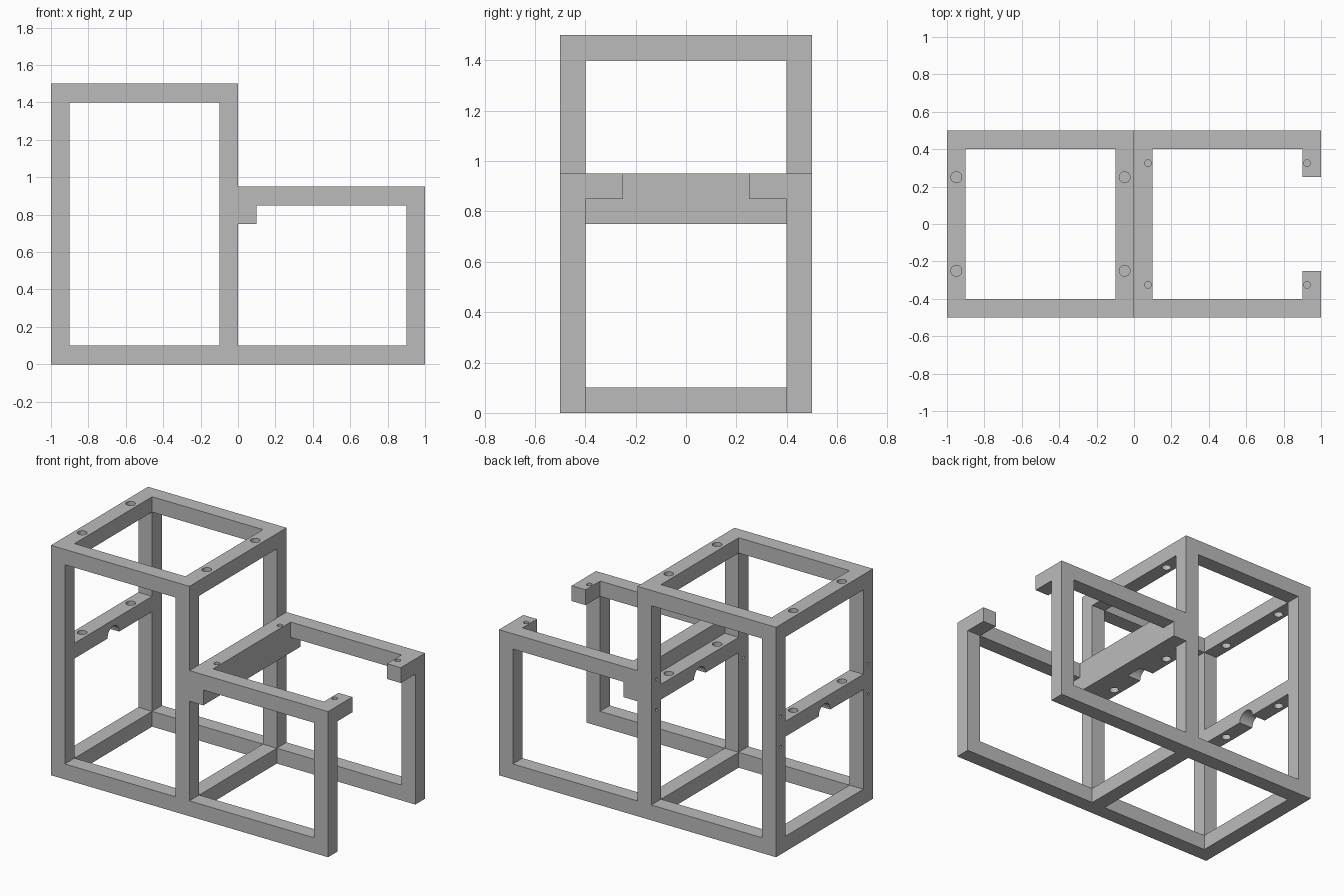
import bpy, bmesh, math
from mathutils import Matrix, Vector

if "Cube" in bpy.data.objects:
    bpy.data.objects.remove(bpy.data.objects["Cube"])

grey = bpy.data.materials.new("plain_grey")
grey.diffuse_color = (0.5, 0.5, 0.5, 1)
grey.use_nodes = True
grey.node_tree.nodes["Principled BSDF"].inputs["Base Color"].default_value = grey.diffuse_color

# Every beam as a box: (x0, x1, y0, y1, z0, z1)
beams = []
for s in (-1, 1):
    y0, y1 = sorted((s * 0.4, s * 0.5))
    # posts of the tower and of the low bay
    for x, top in ((-1, 1.5), (-0.1, 1.5), (0.9, 0.95)):
        beams.append((x, x + 0.1, y0, y1, 0, top))
    # long rails
    beams.append((-1, 1, y0, y1, 0, 0.1))
    beams.append((-1, 0, y0, y1, 1.4, 1.5))
    beams.append((0, 1, y0, y1, 0.85, 0.95))
    # short end tabs of the low bay
    t0, t1 = sorted((s * 0.25, s * 0.5))
    beams.append((0.9, 1, t0, t1, 0.85, 0.95))
# cross rails of the tower: bottom, middle and top
for x in (-1, -0.1):
    for z in (0, 0.75, 1.4):
        beams.append((x, x + 0.1, -0.5, 0.5, z, z + 0.1))
# deep crossbar of the low bay
beams.append((0, 0.1, -0.5, 0.5, 0.75, 0.95))


def fuse_boxes(boxes):
    """Fuse boxes into one clean shell by keeping only outer cell faces."""
    grid = [sorted({round(b[2 * a + k], 4) for b in boxes for k in (0, 1)}) for a in range(3)]
    solid = set()
    for i in range(len(grid[0]) - 1):
        for j in range(len(grid[1]) - 1):
            for k in range(len(grid[2]) - 1):
                c = [(g[n] + g[n + 1]) / 2 for g, n in zip(grid, (i, j, k))]
                if any(all(b[2 * a] < c[a] < b[2 * a + 1] for a in range(3)) for b in boxes):
                    solid.add((i, j, k))
    bm, verts = bmesh.new(), {}

    def vert(key):
        if key not in verts:
            verts[key] = bm.verts.new([grid[a][key[a]] for a in range(3)])
        return verts[key]

    for cell in sorted(solid):
        for a in range(3):
            b, c = (a + 1) % 3, (a + 2) % 3
            for side in (0, 1):
                near = list(cell)
                near[a] += 2 * side - 1
                if tuple(near) in solid:
                    continue
                ring = []
                for u, v in ((0, 0), (1, 0), (1, 1), (0, 1)):
                    key = list(cell)
                    key[a] += side
                    key[b] += u
                    key[c] += v
                    ring.append(vert(tuple(key)))
                bm.faces.new(ring if side else ring[::-1])
    bmesh.ops.dissolve_limit(bm, angle_limit=0.01, verts=bm.verts[:], edges=bm.edges[:])
    return bm


def make_object(name, bm):
    mesh = bpy.data.meshes.new(name)
    bm.to_mesh(mesh)
    bm.free()
    mesh.materials.append(grey)
    ob = bpy.data.objects.new(name, mesh)
    bpy.context.collection.objects.link(ob)
    return ob


holes = bmesh.new()


def drill(start, end, radius, sides=24):
    a, b = Vector(start), Vector(end)
    turn = (b - a).to_track_quat('Z', 'Y').to_matrix().to_4x4()
    bmesh.ops.create_cone(holes, cap_ends=True, segments=sides, radius1=radius, radius2=radius,
                          depth=(b - a).length, matrix=Matrix.Translation((a + b) / 2) @ turn)


for s in (-1, 1):
    for x in (-0.95, -0.05):
        # bolt holes through the top and middle cross rails
        drill((x, s * 0.25, 1.35), (x, s * 0.25, 1.55), 0.029)
        drill((x, s * 0.25, 0.70), (x, s * 0.25, 0.90), 0.029)
        # tiny blind screw holes in the left faces of the posts
        for z in (0.7, 0.9):
            drill((x - 0.1, s * 0.45, z), (x, s * 0.45, z), 0.009, 16)
    # blind pin holes in the low bay
    for x in (0.075, 0.925):
        drill((x, s * 0.325, 0.90), (x, s * 0.325, 1.0), 0.0175)
# round notches under the middle cross rails
drill((-1.05, 0, 0.75), (-0.85, 0, 0.75), 0.06, 32)
drill((-0.15, 0, 0.75), (0, 0, 0.75), 0.06, 32)

frame = make_object("stepped_frame", fuse_boxes(beams))
cutter = make_object("hole_cutter", holes)
cutter.hide_render = True

# cut the holes, then drop the cutter
cut = frame.modifiers.new("holes", 'BOOLEAN')
cut.operation = 'DIFFERENCE'
cut.solver = 'EXACT'
cut.object = cutter
bpy.ops.object.select_all(action='DESELECT')
bpy.context.view_layer.objects.active = frame
frame.select_set(True)
bpy.ops.object.modifier_apply(modifier=cut.name)
bpy.data.objects.remove(cutter)
bpy.ops.object.shade_smooth_by_angle(angle=math.radians(30))
